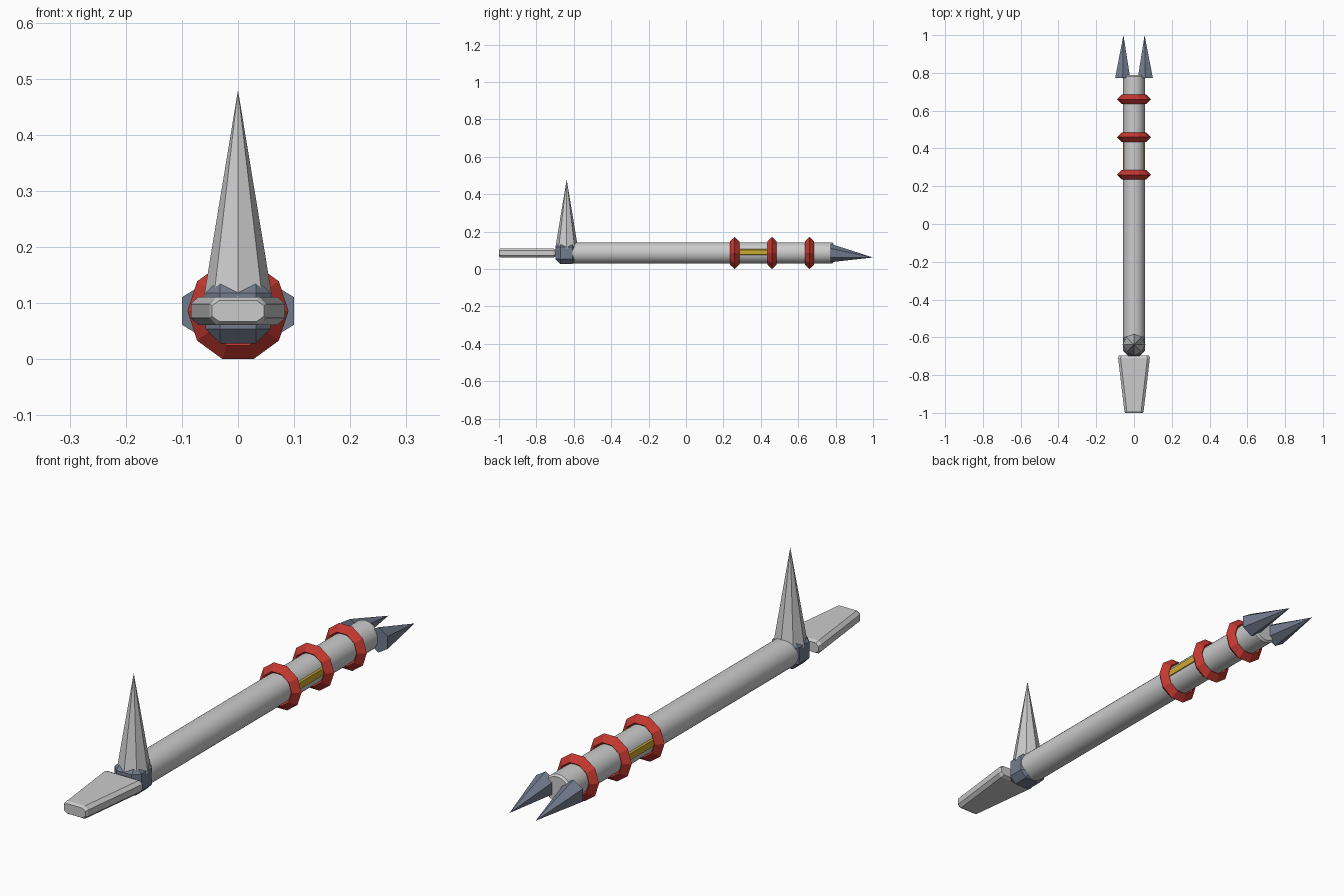
import bpy, bmesh, math
from mathutils import Vector

if "Cube" in bpy.data.objects:
    bpy.data.objects.remove(bpy.data.objects["Cube"])

ZC = 0.086  # height of the shaft axis


def material(name, rgb):
    m = bpy.data.materials.new(name)
    m.diffuse_color = (*rgb, 1)
    m.use_nodes = True
    m.node_tree.nodes["Principled BSDF"].inputs["Base Color"].default_value = m.diffuse_color
    return m


RED = material("red", (0.55, 0.04, 0.03))
YELLOW = material("yellow", (0.6, 0.4, 0.03))
SLATE = material("slate", (0.17, 0.2, 0.27))


def loft(name, sections, mat=None, ring=False):
    """Skin a list of point loops; ring=True joins last to first, else ends are capped."""
    bm = bmesh.new()
    loops = [[bm.verts.new(p) for p in s] for s in sections]
    n = len(loops)
    for i in range(n if ring else n - 1):
        a, b = loops[i], loops[(i + 1) % n]
        for j in range(len(a)):
            k = (j + 1) % len(a)
            bm.faces.new((a[j], a[k], b[k], b[j]))
    if not ring:
        bm.faces.new(loops[0])
        bm.faces.new(loops[-1])
    bmesh.ops.remove_doubles(bm, verts=bm.verts, dist=1e-5)
    bmesh.ops.recalc_face_normals(bm, faces=bm.faces)
    me = bpy.data.meshes.new(name)
    bm.to_mesh(me)
    bm.free()
    ob = bpy.data.objects.new(name, me)
    bpy.context.collection.objects.link(ob)
    if mat:
        me.materials.append(mat)
    return ob


def loop_y(y, rx, rz, n, x=0, z=ZC, turn=0):
    """Polygon of n points facing along y."""
    return [(x + rx * math.cos(turn + math.tau * i / n), y,
             z + rz * math.sin(turn + math.tau * i / n)) for i in range(n)]


def cone(name, base, tip, mat=None):
    bm = bmesh.new()
    ring = [bm.verts.new(p) for p in base]
    top = bm.verts.new(tip)
    bm.faces.new(ring)
    for i in range(len(ring)):
        bm.faces.new((ring[i], ring[(i + 1) % len(ring)], top))
    bmesh.ops.recalc_face_normals(bm, faces=bm.faces)
    me = bpy.data.meshes.new(name)
    bm.to_mesh(me)
    bm.free()
    ob = bpy.data.objects.new(name, me)
    bpy.context.collection.objects.link(ob)
    if mat:
        me.materials.append(mat)
    return ob


# Long round shaft
shaft = loft("shaft", [loop_y(y, r, r, 32) for y, r in
                       ((-0.62, 0.057), (0.78, 0.057), (0.788, 0.05))])
bpy.context.view_layer.objects.active = shaft
shaft.select_set(True)
bpy.ops.object.shade_smooth_by_angle(angle=math.radians(30))

# Ten-sided collars with a diamond cross-section
for i, y in enumerate((0.26, 0.46, 0.66)):
    prof = ((0, 0.09), (0.025, 0.065), (0, 0.04), (-0.025, 0.065))
    loft(f"collar_{i + 1}", [loop_y(y + d, r, r, 10) for d, r in prof], RED, ring=True)

# Yellow insert showing on both sides of the shaft
loft("side_insert", [loop_y(y, 0.064, 0.034, 8, z=0.09, turn=math.pi / 8)
                     for y in (0.28, 0.44)], YELLOW)

# Pair of six-sided prongs
for side, s in (("left", -1), ("right", 1)):
    cone(f"prong_{side}", loop_y(0.773, 0.046, 0.049, 6, x=0.06 * s, turn=math.pi / 6),
         (0.056 * s, 1.0, 0.062), SLATE)

# Chamfered joint block
bm = bmesh.new()
bmesh.ops.create_cube(bm, size=0.116)
bmesh.ops.translate(bm, verts=bm.verts, vec=Vector((0, -0.64, ZC)))
bmesh.ops.bevel(bm, geom=bm.edges[:], offset=0.026, segments=1, affect='EDGES')
me = bpy.data.meshes.new("joint")
bm.to_mesh(me)
bm.free()
me.materials.append(SLATE)
bpy.context.collection.objects.link(bpy.data.objects.new("joint", me))

# Upright eight-sided spike
cone("spike", [(0.061 * math.cos(i * math.tau / 8), -0.638 + 0.061 * math.sin(i * math.tau / 8), 0.11)
               for i in range(8)], (0, -0.638, 0.48))


# Flat tapered tail blade with chamfered edges
def blade_section(y, a, h):
    return [(sx * x, y, ZC + sz * z) for sx, sz, x, z in (
        (1, 1, a, h / 2), (1, 1, a - 0.013, h), (-1, 1, a - 0.013, h), (-1, 1, a, h / 2),
        (-1, -1, a, h / 2), (-1, -1, a - 0.013, h), (1, -1, a - 0.013, h), (1, -1, a, h / 2))]


loft("tail_blade", [blade_section(y, a, h) for y, a, h in (
    (-1.0, 0.046, 0.019), (-0.99, 0.051, 0.025), (-0.71, 0.084, 0.025), (-0.697, 0.08, 0.019))])
